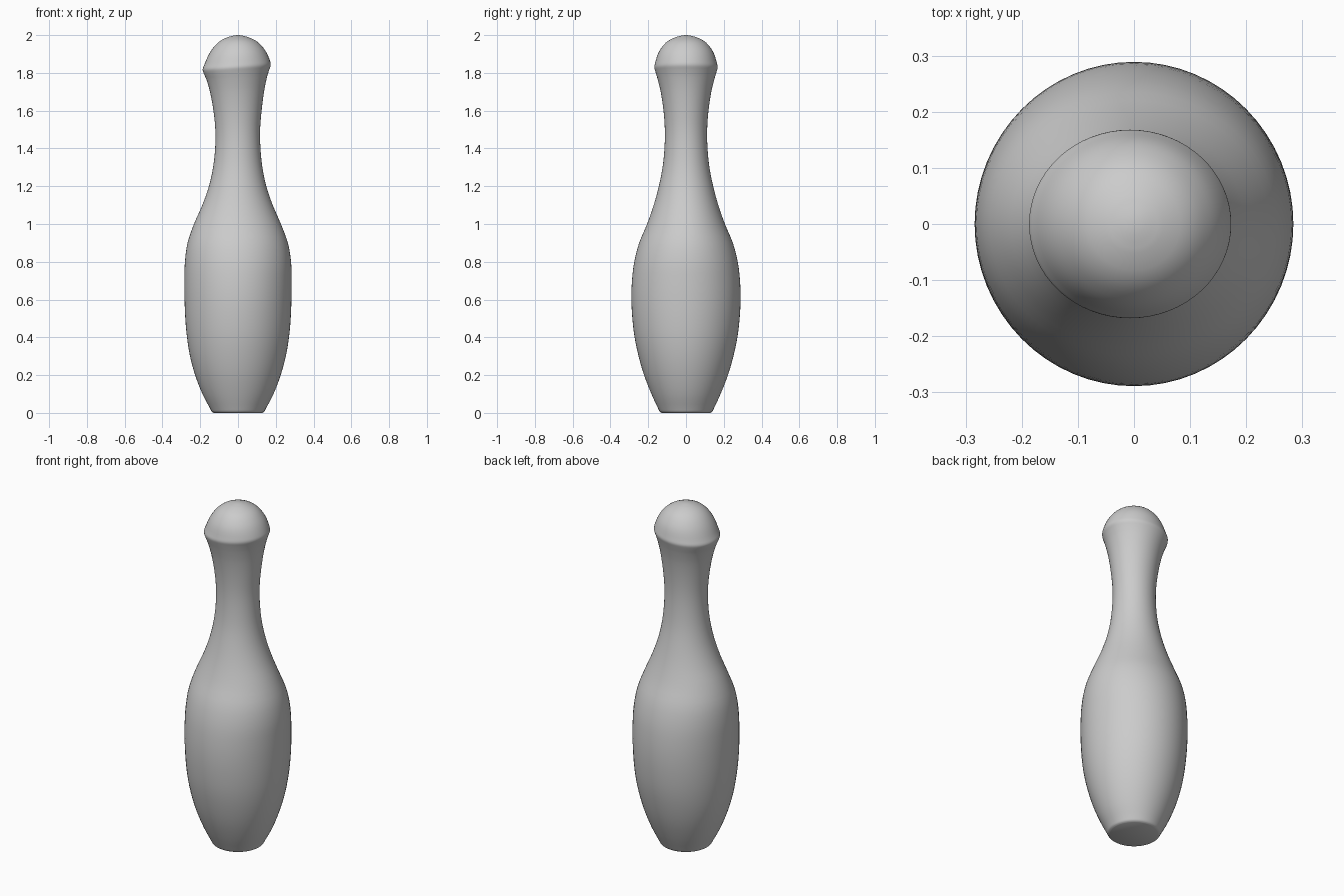
import bpy, bmesh, math

if "Cube" in bpy.data.objects:
    bpy.data.objects.remove(bpy.data.objects["Cube"])

# Profile rings: height, left extent, right extent, depth radius
RINGS = [
    (0.00, .128, .128, .128), (0.006, .138, .138, .138), (0.02, .146, .146, .146),
    (0.10, .188, .188, .183), (0.20, .227, .226, .222), (0.30, .254, .253, .251),
    (0.40, .270, .270, .272), (0.50, .279, .279, .284), (0.60, .283, .283, .289),
    (0.70, .284, .284, .286), (0.80, .281, .281, .274), (0.90, .267, .264, .248),
    (1.00, .233, .227, .206), (1.10, .189, .184, .171), (1.20, .154, .150, .144),
    (1.30, .132, .129, .124), (1.40, .121, .119, .114), (1.50, .120, .117, .112),
    (1.60, .130, .125, .119), (1.70, .148, .138, .134), (1.77, .167, .153, .151),
    (1.81, .183, .166, .163), (1.83, .187, .173, .168), (1.85, .179, .171, .164),
    (1.90, .156, .152, .149), (1.94, .128, .126, .125), (1.97, .094, .094, .094),
    (1.99, .052, .052, .052), (1.998, .020, .020, .020),
]
SIDES, STEPS = 64, 3


def blend(a, b, c, d, t):
    """Smooth curve between rings b and c, with slopes measured over height."""
    h = c[0] - b[0]
    out = [b[0] + h * t]
    for i in (1, 2, 3):
        m0 = (c[i] - a[i]) / (c[0] - a[0]) * h
        m1 = (d[i] - b[i]) / (d[0] - b[0]) * h
        out.append((2*t**3 - 3*t*t + 1) * b[i] + (t**3 - 2*t*t + t) * m0
                   + (3*t*t - 2*t**3) * c[i] + (t**3 - t*t) * m1)
    return out


# Refined profile
profile = []
for k in range(len(RINGS) - 1):
    a, d = RINGS[max(k - 1, 0)], RINGS[min(k + 2, len(RINGS) - 1)]
    profile += [blend(a, RINGS[k], RINGS[k + 1], d, s / STEPS) for s in range(STEPS)]
profile.append(RINGS[-1])

# Pin body, neck and slightly tilted head
bm = bmesh.new()
loops = []
for z, left, right, depth in profile:
    tilt = 0.01 * max(0.0, 1 - abs(z - 1.83) / 0.15)
    loop = []
    for i in range(SIDES):
        c, s = math.cos(math.tau * i / SIDES), math.sin(math.tau * i / SIDES)
        x = (right - left) / 2 + (right + left) / 2 * c
        loop.append(bm.verts.new((x, depth * s, z + tilt * c)))
    loops.append(loop)
for lo, hi in zip(loops, loops[1:]):
    for i in range(SIDES):
        j = (i + 1) % SIDES
        bm.faces.new((lo[i], lo[j], hi[j], hi[i]))

# Flat foot and crown cap
bm.faces.new(loops[0][::-1])
crown = bm.verts.new((0, 0, 2.0))
for i in range(SIDES):
    bm.faces.new((loops[-1][i], loops[-1][(i + 1) % SIDES], crown))

mesh = bpy.data.meshes.new("bowling_pin")
bm.to_mesh(mesh)
bm.free()
pin = bpy.data.objects.new("bowling_pin", mesh)
bpy.context.collection.objects.link(pin)
bpy.context.view_layer.objects.active = pin
pin.select_set(True)
bpy.ops.object.shade_smooth_by_angle(angle=math.radians(40))
